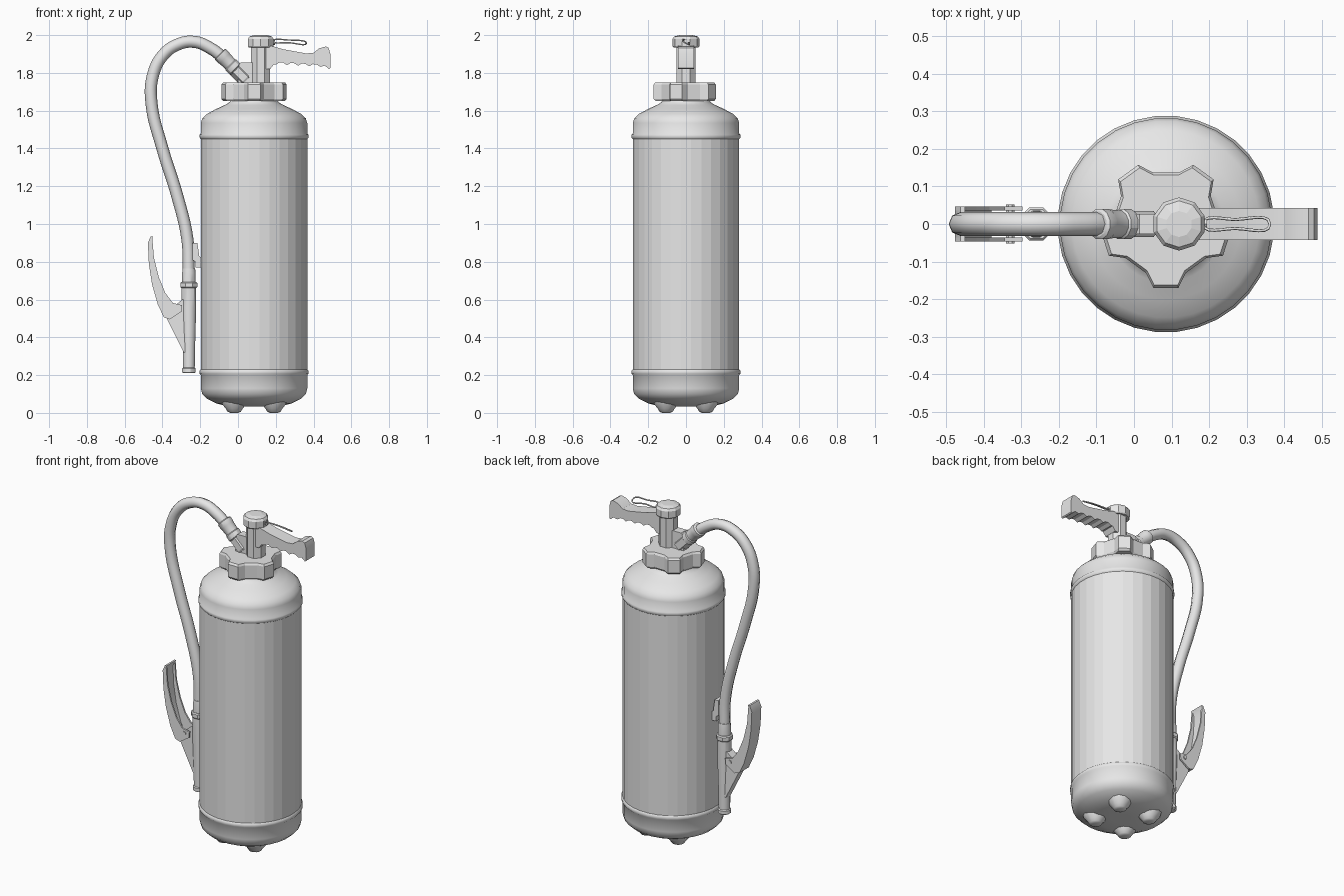
import bpy, bmesh, math
from mathutils import Vector, Matrix

cube = bpy.data.objects.get("Cube")
if cube:
    bpy.data.objects.remove(cube, do_unlink=True)

grey = bpy.data.materials.new("plain_grey")
grey.use_nodes = True
grey.diffuse_color = (0.8, 0.8, 0.8, 1)
grey.node_tree.nodes["Principled BSDF"].inputs["Base Color"].default_value = (0.8, 0.8, 0.8, 1)


def finish(name, bm, smooth=None):
    bmesh.ops.recalc_face_normals(bm, faces=bm.faces)
    mesh = bpy.data.meshes.new(name)
    bm.to_mesh(mesh)
    bm.free()
    mesh.materials.append(grey)
    obj = bpy.data.objects.new(name, mesh)
    bpy.context.collection.objects.link(obj)
    if smooth:
        bpy.ops.object.select_all(action='DESELECT')
        obj.select_set(True)
        bpy.context.view_layer.objects.active = obj
        bpy.ops.object.shade_smooth_by_angle(angle=math.radians(smooth))
    return obj


def loft(name, rings, smooth=None):
    """Skin closed rings of points and cap both ends."""
    bm = bmesh.new()
    loops = [[bm.verts.new(p) for p in ring] for ring in rings]
    n = len(loops[0])
    for a, b in zip(loops, loops[1:]):
        for i in range(n):
            j = (i + 1) % n
            bm.faces.new((a[i], a[j], b[j], b[i]))
    bm.faces.new(loops[0][::-1])
    bm.faces.new(loops[-1])
    return finish(name, bm, smooth)


def lathe(name, profile, origin, sides, direction=(0, 0, 1), smooth=None):
    """Turn (radius, height) pairs about an axis through origin."""
    turn = Vector(direction).to_track_quat('Z', 'Y')
    step = math.tau / sides
    rings = [[Vector(origin) + turn @ Vector((r * math.cos((i + .5) * step),
              r * math.sin((i + .5) * step), h)) for i in range(sides)]
             for r, h in profile]
    return loft(name, rings, smooth)


def plate(name, outline, y0, y1, smooth=None):
    """Extrude an (x, z) outline across y."""
    return loft(name, [[(x, y, z) for x, z in outline] for y in (y0, y1)], smooth)


def tube(name, points, radius, cyclic=False, sides=2):
    curve = bpy.data.curves.new(name, 'CURVE')
    curve.dimensions = '3D'
    curve.bevel_depth = radius
    curve.bevel_resolution = sides
    curve.resolution_u = 6
    spline = curve.splines.new('BEZIER')
    spline.bezier_points.add(len(points) - 1)
    for bp, p in zip(spline.bezier_points, points):
        bp.co = p
        bp.handle_left_type = bp.handle_right_type = 'AUTO'
    spline.use_cyclic_u = cyclic
    curve.materials.append(grey)
    obj = bpy.data.objects.new(name, curve)
    bpy.context.collection.objects.link(obj)
    return obj


CX = 0.085

# Cylinder body with rolled bands, shoulder and neck
body = lathe("tank", [
    (0.05, 0.035), (0.14, 0.035), (0.2, 0.05), (0.25, 0.075), (0.276, 0.1),
    (0.283, 0.13), (0.283, 0.2), (0.289, 0.207), (0.289, 0.223), (0.283, 0.23),
    (0.283, 1.45), (0.289, 1.457), (0.289, 1.473), (0.283, 1.48),
    (0.283, 1.535), (0.275, 1.56), (0.25, 1.583), (0.2, 1.61), (0.155, 1.63),
    (0.13, 1.645), (0.12, 1.67)], (CX, 0, 0), 32, smooth=50)
for face in body.data.polygons:
    if face.area > 0.05 and abs(face.normal.z) < 0.1:
        face.use_smooth = False

# Four rounded feet
for sx in (-1, 1):
    for sy in (-1, 1):
        lathe("foot", [(0.022, 0), (0.036, 0.006), (0.046, 0.022), (0.065, 0.045),
                       (0.07, 0.06)], (CX + sx * 0.105, sy * 0.105, 0), 12, smooth=50)

# Five-lobed screw collar with chamfered rims
lobes = []
for k in range(5):
    for offset, r in ((-22, 0.141), (-11, 0.174), (11, 0.174), (22, 0.141)):
        a = math.radians(-90 + 72 * k + offset)
        lobes.append((r * math.cos(a), r * math.sin(a)))
loft("screw_collar", [[(CX + x * s, y * s, z) for x, y in lobes]
     for s, z in ((0.94, 1.65), (1, 1.662), (1, 1.738), (0.95, 1.75))])

# Valve stem and strike cap
VX = 0.12
lathe("valve_stem", [(0.054, 1.74), (0.054, 1.95)], (VX, 0, 0), 8)
lathe("strike_cap", [(0.066, 1.935), (0.071, 1.942), (0.071, 1.98), (0.062, 1.993),
                     (0.035, 2.0)], (VX, 0, 0), 10)
lathe("pin_head", [(0.016, 0), (0.016, 0.008)], (0.187, 0, 1.963), 6, (1, 0, 0))

# Carrying handle with finger grooves underneath
grip = [(0.13, 1.82), (0.17, 1.82), (0.19, 1.845)]
for i in range(13):
    t = i / 12
    grip.append((0.2 + 0.235 * t, 1.852 - 0.012 * t - 0.008 * math.cos(t * math.tau * 4)))
grip += [(0.46, 1.838), (0.482, 1.82), (0.489, 1.825), (0.489, 1.9), (0.48, 1.932),
         (0.465, 1.94), (0.43, 1.93), (0.4, 1.906), (0.36, 1.903), (0.24, 1.925),
         (0.17, 1.945), (0.13, 1.945)]
plate("carry_handle", grip, -0.042, 0.042, 30)

# Pull ring resting above the handle
tube("pull_ring", [(0.185, 0, 1.968), (0.27, -0.012, 1.974), (0.362, 0, 1.957),
                   (0.27, 0.012, 1.96)], 0.004, True, 1)

# Hose outlet: elbow block, hex union and ferrule along the slanted axis
plate("outlet_block", [(0, 1.74), (0.08, 1.74), (0.08, 1.855), (0.015, 1.855), (0, 1.84)],
      -0.026, 0.026)
axis = Vector((-0.14, 0, 0.14)).normalized()
lathe("outlet_union", [(0.034, 0), (0.04, 0.01), (0.04, 0.085), (0.034, 0.095)],
      (0.045, 0, 1.76), 6, axis)
lathe("hose_ferrule", [(0.036, 0.08), (0.042, 0.086), (0.042, 0.115), (0.037, 0.12),
                       (0.04, 0.165), (0.042, 0.17), (0.042, 0.195), (0.034, 0.2)],
      (0.045, 0, 1.76), 12, axis, 30)

# Hose arching from the valve down to the nozzle
hose = [(-0.26, 0.72), (-0.268, 0.92), (-0.322, 1.15), (-0.4, 1.4), (-0.458, 1.64),
        (-0.452, 1.78), (-0.4, 1.89), (-0.32, 1.95), (-0.23, 1.964), (-0.145, 1.93),
        (-0.07, 1.872), (0, 1.805)]
tube("hose", [(x, 0, z) for x, z in hose], 0.032)

# Discharge nozzle
NX = -0.26
lathe("nozzle_ferrule", [(0.037, 0.68), (0.037, 0.74), (0.034, 0.765)], (NX, 0, 0), 12, smooth=30)
lathe("nozzle_nut", [(0.042, 0.66), (0.048, 0.666), (0.048, 0.688), (0.042, 0.694)],
      (NX, 0, 0), 8)
lathe("nozzle_barrel", [(0.03, 0.21), (0.037, 0.215), (0.037, 0.235), (0.032, 0.24),
                        (0.034, 0.35), (0.04, 0.56), (0.04, 0.665)], (NX, 0, 0), 12, smooth=30)

# Trigger mount on the nozzle
plate("trigger_mount", [(-0.295, 0.6), (-0.27, 0.6), (-0.27, 0.32), (-0.287, 0.32),
                        (-0.375, 0.495), (-0.35, 0.555)], -0.026, 0.026)

# Squeeze lever: a channel made of two cheeks and an outer web
outer = [(-0.462, 0.935), (-0.477, 0.9), (-0.472, 0.79), (-0.455, 0.68),
         (-0.425, 0.575), (-0.392, 0.505)]
inner = [(-0.36, 0.495), (-0.3, 0.535), (-0.297, 0.57), (-0.345, 0.582),
         (-0.385, 0.635), (-0.42, 0.72), (-0.445, 0.82), (-0.454, 0.93)]
for side in (-1, 1):
    plate("lever_cheek", outer + inner, side * 0.036, side * 0.046)
web = outer + [(x + 0.012, z) for x, z in reversed(outer)]
plate("lever_web", web, -0.046, 0.046, 30)
lathe("lever_pivot", [(0.012, -0.052), (0.012, 0.052)], (-0.33, 0, 0.555), 8, (0, 1, 0))

# Clip holding the hose to the tank
plate("hose_clip", [(-0.19, 0.77), (-0.225, 0.77), (-0.225, 0.8), (-0.24, 0.81),
                    (-0.24, 0.9), (-0.215, 0.9), (-0.205, 0.83), (-0.19, 0.82)], -0.03, 0.03)
